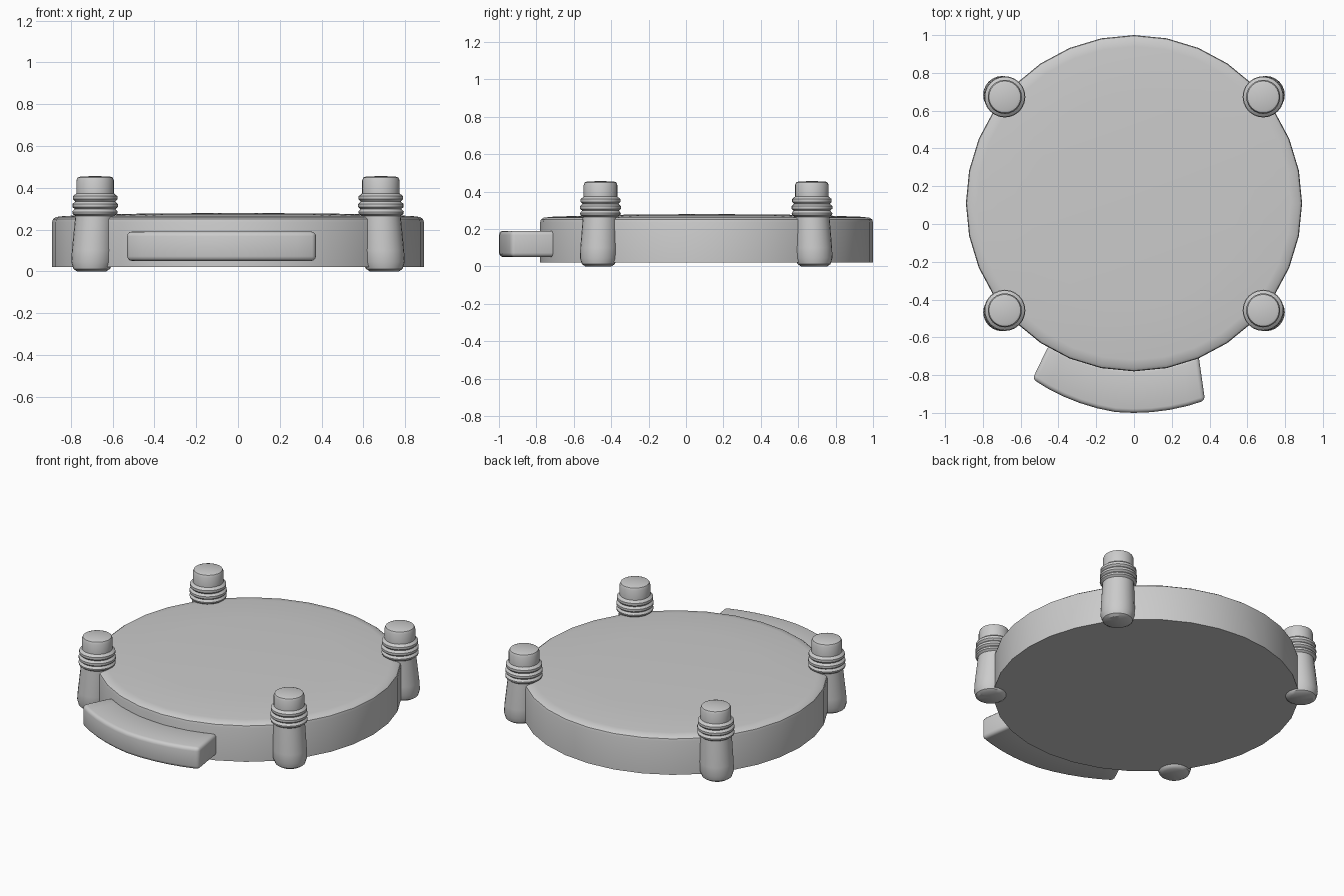
import bpy, bmesh, math
from mathutils import Vector

cube = bpy.data.objects.get("Cube")
if cube:
    bpy.data.objects.remove(cube, do_unlink=True)

# Single plain grey
grey = bpy.data.materials.new("light grey")
grey.use_nodes = True
grey.diffuse_color = (0.6, 0.6, 0.6, 1)
grey.node_tree.nodes["Principled BSDF"].inputs["Base Color"].default_value = (0.6, 0.6, 0.6, 1)


def finish(name, bm, location=(0, 0, 0), angle=35):
    bmesh.ops.recalc_face_normals(bm, faces=bm.faces)
    mesh = bpy.data.meshes.new(name)
    bm.to_mesh(mesh)
    bm.free()
    mesh.materials.append(grey)
    obj = bpy.data.objects.new(name, mesh)
    bpy.context.collection.objects.link(obj)
    obj.location = location
    bpy.ops.object.select_all(action="DESELECT")
    obj.select_set(True)
    bpy.context.view_layer.objects.active = obj
    bpy.ops.object.shade_smooth_by_angle(angle=math.radians(angle))
    return obj


def lathe(profile, sides):
    """Turn a (radius, height) profile round the z axis."""
    bm = bmesh.new()
    verts = [bm.verts.new((r, 0, z)) for r, z in profile]
    edges = [bm.edges.new(pair) for pair in zip(verts, verts[1:])]
    bmesh.ops.spin(bm, geom=verts + edges, axis=(0, 0, 1), cent=(0, 0, 0),
                   angle=math.tau, steps=sides, use_merge=True)
    bmesh.ops.remove_doubles(bm, verts=bm.verts, dist=0.0005)
    return bm


CENTRE = Vector((0, 0.11, 0))

# Round body with a softened rim and a shallow domed top
finish("round_body", lathe([(0, 0.02), (0.89, 0.02), (0.89, 0.235), (0.886, 0.25),
                            (0.872, 0.26), (0.83, 0.265), (0.55, 0.275), (0, 0.28)], 32),
       CENTRE)

# Four posts, ringed near the top, leaning out a little at the foot
post = [(0, 0), (0.07, 0), (0.088, 0.012), (0.1, 0.045), (0.1, 0.1), (0.093, 0.265),
        (0.107, 0.275), (0.109, 0.285), (0.098, 0.298), (0.109, 0.308), (0.109, 0.322),
        (0.096, 0.334), (0.106, 0.345), (0.106, 0.36), (0.09, 0.373), (0.09, 0.435),
        (0.084, 0.449), (0.07, 0.454), (0, 0.456)]
for end, y, sy in (("front", -0.457, -1), ("back", 0.673, 1)):
    for side, sx in (("left", 1), ("right", -1)):
        bm = lathe(post, 24)
        for v in bm.verts:
            lean = max(0, 0.3 - v.co.z) / 0.3
            v.co.x += sx * 0.017 * lean
            v.co.y += sy * 0.012 * lean
        finish(f"{end}_{side}_post", bm, (sx * 0.684, y, 0))

# Curved bumper hugging the front of the body, longer towards the right
bm = bmesh.new()
steps = 10
rings = []
for i in range(steps + 1):
    t = i / steps
    outer_angle = math.radians(-30 + 49.8 * t)
    inner_angle = math.radians(-31 + 54 * t)
    outer = 1.075 + 0.035 * min(1, 2 * t)
    ring = [bm.verts.new((r * math.sin(a), CENTRE.y - r * math.cos(a), z))
            for r, a, z in ((0.875, inner_angle, 0.05), (outer, outer_angle, 0.05),
                            (outer, outer_angle, 0.19), (0.875, inner_angle, 0.19))]
    rings.append(ring)
for a, b in zip(rings, rings[1:]):
    for k in range(4):
        bm.faces.new((a[k], a[(k + 1) % 4], b[(k + 1) % 4], b[k]))
bm.faces.new(rings[0])
bm.faces.new(rings[-1])
bmesh.ops.recalc_face_normals(bm, faces=bm.faces)
sharp = [e for e in bm.edges if e.calc_face_angle(0) > math.radians(40)]
bmesh.ops.bevel(bm, geom=sharp, offset=0.022, segments=3, profile=0.5, affect="EDGES")
finish("front_bumper", bm)
